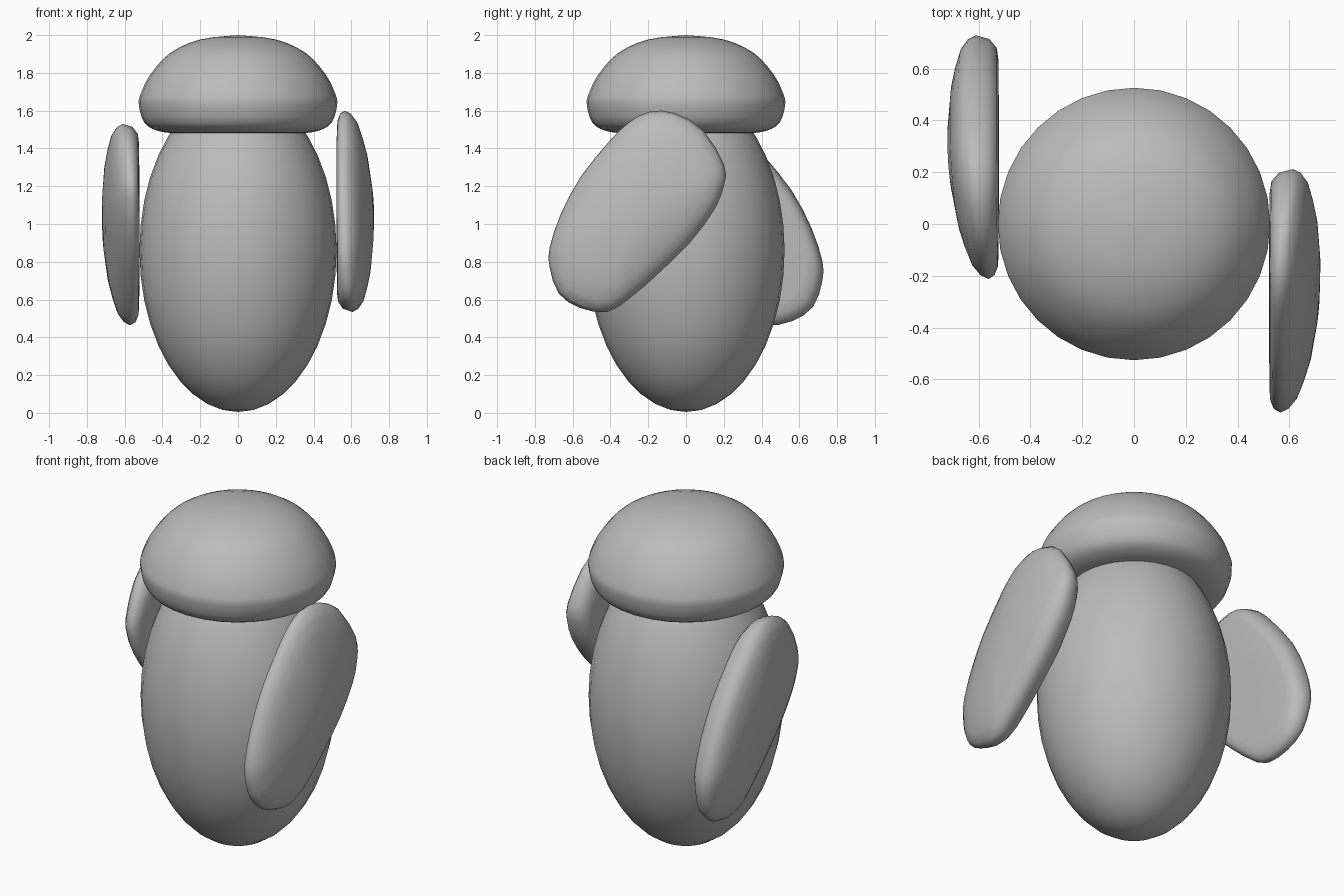
import bpy, math
from mathutils import Vector

if "Cube" in bpy.data.objects:
    bpy.data.objects.remove(bpy.data.objects["Cube"])

grey = bpy.data.materials.new("plain_grey")
grey.diffuse_color = (0.5, 0.5, 0.5, 1)
grey.use_nodes = True
grey.node_tree.nodes["Principled BSDF"].inputs["Base Color"].default_value = grey.diffuse_color


def finish(name, verts, faces, angle=60):
    mesh = bpy.data.meshes.new(name)
    mesh.from_pydata(verts, [], faces)
    mesh.materials.append(grey)
    obj = bpy.data.objects.new(name, mesh)
    bpy.context.collection.objects.link(obj)
    bpy.ops.object.select_all(action='DESELECT')
    obj.select_set(True)
    bpy.context.view_layer.objects.active = obj
    bpy.ops.object.mode_set(mode='EDIT')
    bpy.ops.mesh.select_all(action='SELECT')
    bpy.ops.mesh.normals_make_consistent(inside=False)
    bpy.ops.object.mode_set(mode='OBJECT')
    bpy.ops.object.shade_smooth_by_angle(angle=math.radians(angle))
    return obj


def spline(pts, steps, closed=False):
    """Catmull-Rom curve through 2D points."""
    n, out = len(pts), []
    at = lambda i: Vector(pts[i % n] if closed else pts[max(0, min(n - 1, i))])
    for i in range(n if closed else n - 1):
        a, b, c, d = (at(i + k) for k in (-1, 0, 1, 2))
        for s in range(steps):
            t = s / steps
            out.append(0.5 * (2 * b + (c - a) * t + (2 * a - 5 * b + 4 * c - d) * t ** 2
                              + (3 * b - a - 3 * c + d) * t ** 3))
    return out if closed else out + [at(n - 1)]


def skin(rings, start, end):
    """Faces joining equal rings, closed by a point at either end."""
    n = len(rings[0])
    verts = [start] + [v for r in rings for v in r] + [end]
    last = len(verts) - 1
    faces = []
    for j in range(n):
        k = (j + 1) % n
        faces.append((0, 1 + k, 1 + j))
        faces.append((last, last - n + j, last - n + k))
        for i in range(len(rings) - 1):
            a = 1 + i * n
            faces.append((a + j, a + k, a + n + k, a + n + j))
    return verts, faces


def lathe(name, profile, segments=32):
    angles = [2 * math.pi * i / segments for i in range(segments)]
    rings = [[(r * math.cos(a), r * math.sin(a), z) for a in angles] for r, z in profile[1:-1]]
    return finish(name, *skin(rings, (0, 0, profile[0][1]), (0, 0, profile[-1][1])))


# egg-shaped body
lathe("body", [(0.522 * math.sin(math.pi * i / 20), 0.86 - 0.855 * math.cos(math.pi * i / 20))
               for i in range(21)])

# rounded cap with a flat underside
lathe("cap", spline([(0, 1.48), (0.3, 1.48), (0.42, 1.492), (0.495, 1.535), (0.525, 1.63),
                     (0.515, 1.69), (0.465, 1.79), (0.36, 1.905), (0.2, 1.977), (0, 2.0)], 3))

# side paddles: tilted oval outline in (y, z), flat inside, gently domed outside
OUTLINE = spline([(.462, .248), (.462, .142), (.41, .01), (.28, -.165), (.1, -.34), (-.035, -.455),
                  (-.155, -.53), (-.3, -.51), (-.414, -.433), (-.462, -.295), (-.462, -.19),
                  (-.404, -.015), (-.298, .185), (-.14, .38), (-.035, .48), (.07, .53),
                  (.198, .523), (.35, .433)], 2, closed=True)
INNER = [(0.4, 0), (0.8, 0.02), (0.9, 0.1), (0.97, 0.42)]    # scale, share of the way to the rim
OUTER = [(1, 0), (0.97, 0.03), (0.89, 0.06), (0.75, 0.083), (0.6, 0.102), (0.3, 0.122)]


def paddle(name, side, z, lean):
    def point(s, p, x):
        return (side * x, side * (s * p.x - 0.26), z + s * p.y)

    def mid(s, p):
        return 0.588 + lean * s * (0.8 * p.x - 0.6 * p.y)

    rings = [[point(s, p, 0.522 + t * (mid(s, p) - 0.522)) for p in OUTLINE] for s, t in INNER]
    rings += [[point(s, p, mid(s, p) + h) for p in OUTLINE] for s, h in OUTER]
    zero = Vector((0, 0))
    finish(name, *skin(rings, point(0, zero, 0.522), point(0, zero, 0.717)))


paddle("right_paddle", 1, 1.065, 0.1)
paddle("left_paddle", -1, 0.995, -0.1)
